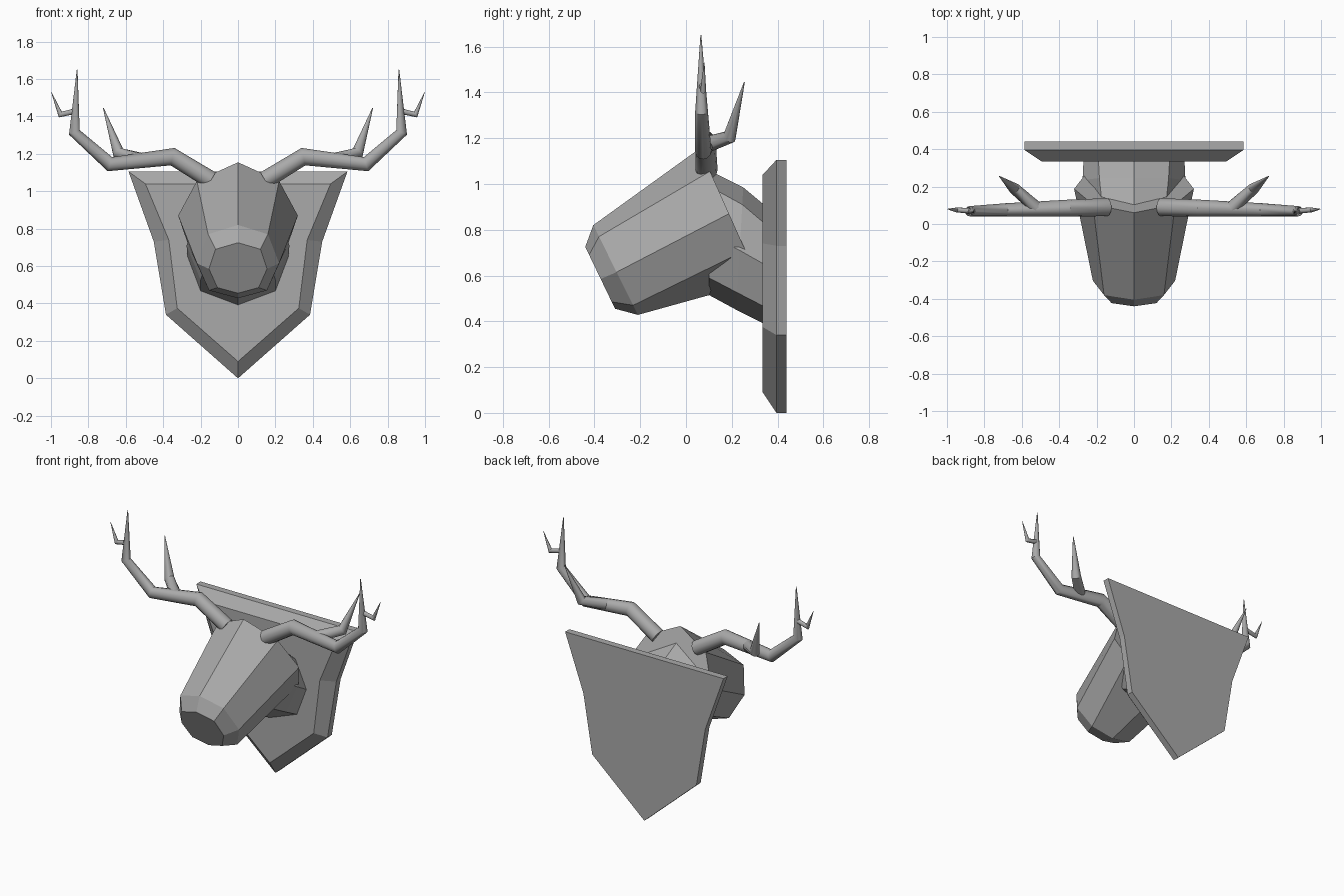
import bpy, bmesh, math
from mathutils import Vector

if "Cube" in bpy.data.objects:
    bpy.data.objects.remove(bpy.data.objects["Cube"])

GREY = (0.4, 0.4, 0.4, 1)
grey = bpy.data.materials.new("plain grey")
grey.use_nodes = True
grey.diffuse_color = GREY
grey.node_tree.nodes["Principled BSDF"].inputs["Base Color"].default_value = GREY


def loft(name, rings, smooth=False):
    """Skin a list of equal-length closed rings and cap both ends."""
    bm = bmesh.new()
    loops = [[bm.verts.new(p) for p in ring] for ring in rings]
    for a, b in zip(loops, loops[1:]):
        for i in range(len(a)):
            j = (i + 1) % len(a)
            bm.faces.new((a[i], a[j], b[j], b[i]))
    bm.faces.new(loops[0])
    bm.faces.new(loops[-1])
    bmesh.ops.recalc_face_normals(bm, faces=bm.faces)
    mesh = bpy.data.meshes.new(name)
    bm.to_mesh(mesh)
    bm.free()
    mesh.materials.append(grey)
    obj = bpy.data.objects.new(name, mesh)
    bpy.context.collection.objects.link(obj)
    if smooth:
        bpy.ops.object.select_all(action="DESELECT")
        obj.select_set(True)
        bpy.context.view_layer.objects.active = obj
        bpy.ops.object.shade_smooth_by_angle(angle=math.radians(35))
    return obj


def mirrored(half):
    """Complete a ring from its left half; points on the centre stay single."""
    return half + [(-x, y, z) for x, y, z in reversed(half) if x > 0]


def tilted(top, bottom, widths):
    """Ring in a sloping plane: (x, z) pairs between a top and a bottom (y, z)."""
    def y_at(z):
        return top[0] + (bottom[0] - top[0]) * (z - top[1]) / (bottom[1] - top[1])
    pairs = [(0, top[1])] + widths + [(0, bottom[1])]
    return mirrored([(x, y_at(z), z) for x, z in pairs])


def antler_part(name, points, sides=12):
    """Tapering mitred tube through (x, y, z, radius) points."""
    pts = [Vector(p[:3]) for p in points]
    rings = []
    for i, p in enumerate(pts):
        before = (p - pts[i - 1]).normalized() if i else None
        after = (pts[i + 1] - p).normalized() if i + 1 < len(pts) else None
        before, after = before or after, after or before
        tangent = (before + after).normalized()
        u = tangent.cross(Vector((0, 1, 0))).normalized()
        v = tangent.cross(u)
        r, mitre = points[i][3], 1 / tangent.dot(after)
        angles = [math.tau * k / sides for k in range(sides)]
        rings.append([p + r * (u * math.cos(a) * mitre + v * math.sin(a)) for a in angles])
    return loft(name, rings, smooth=True)


# Shield-shaped wall plaque with a chamfered front
outer = [(0.585, 1.105), (0.45, 0.73), (0.385, 0.34), (0, 0)]
inner = [(0.495, 1.04), (0.37, 0.74), (0.325, 0.375), (0, 0.09)]
loft("plaque", [mirrored([(x, y, z) for x, z in outline])
                for y, outline in ((0.44, outer), (0.395, outer), (0.335, inner))])

# Head: nose tip, muzzle and crown sections
loft("head", [
    tilted((-0.44, 0.725), (-0.31, 0.455), [(0.12, 0.69), (0.155, 0.585), (0.11, 0.485)]),
    tilted((-0.405, 0.82), (-0.21, 0.428), [(0.16, 0.77), (0.22, 0.615), (0.155, 0.47)]),
    tilted((0.06, 1.155), (0.32, 0.575), [(0.22, 1.055), (0.32, 0.87), (0.265, 0.71)]),
])

# Neck running back to the plaque
loft("neck", [
    tilted((0.1, 1.06), (0.1, 0.515), [(0.17, 0.99), (0.25, 0.78), (0.18, 0.59)]),
    tilted((0.25, 0.985), (0.22, 0.45), [(0.185, 0.91), (0.275, 0.71), (0.2, 0.525)]),
    tilted((0.34, 0.91), (0.34, 0.39), [(0.19, 0.83), (0.27, 0.65), (0.2, 0.465)]),
])

# Antlers: main beam, small outer fork and rear tine on each side
antler = {
    "beam": [(0.145, 0.09, 1.06, 0.048), (0.35, 0.085, 1.185, 0.045),
             (0.685, 0.075, 1.145, 0.036), (0.875, 0.068, 1.315, 0.028),
             (0.86, 0.065, 1.65, 0.002)],
    "fork": [(0.865, 0.07, 1.43, 0.015), (0.95, 0.075, 1.41, 0.013),
             (0.998, 0.08, 1.53, 0.001)],
    "rear_tine": [(0.52, 0.085, 1.17, 0.036), (0.64, 0.19, 1.205, 0.03),
                  (0.72, 0.255, 1.445, 0.002)],
}
for side, sign in (("left", 1), ("right", -1)):
    for part, points in antler.items():
        antler_part(f"{side}_antler_{part}", [(sign * x, y, z, r) for x, y, z, r in points])
